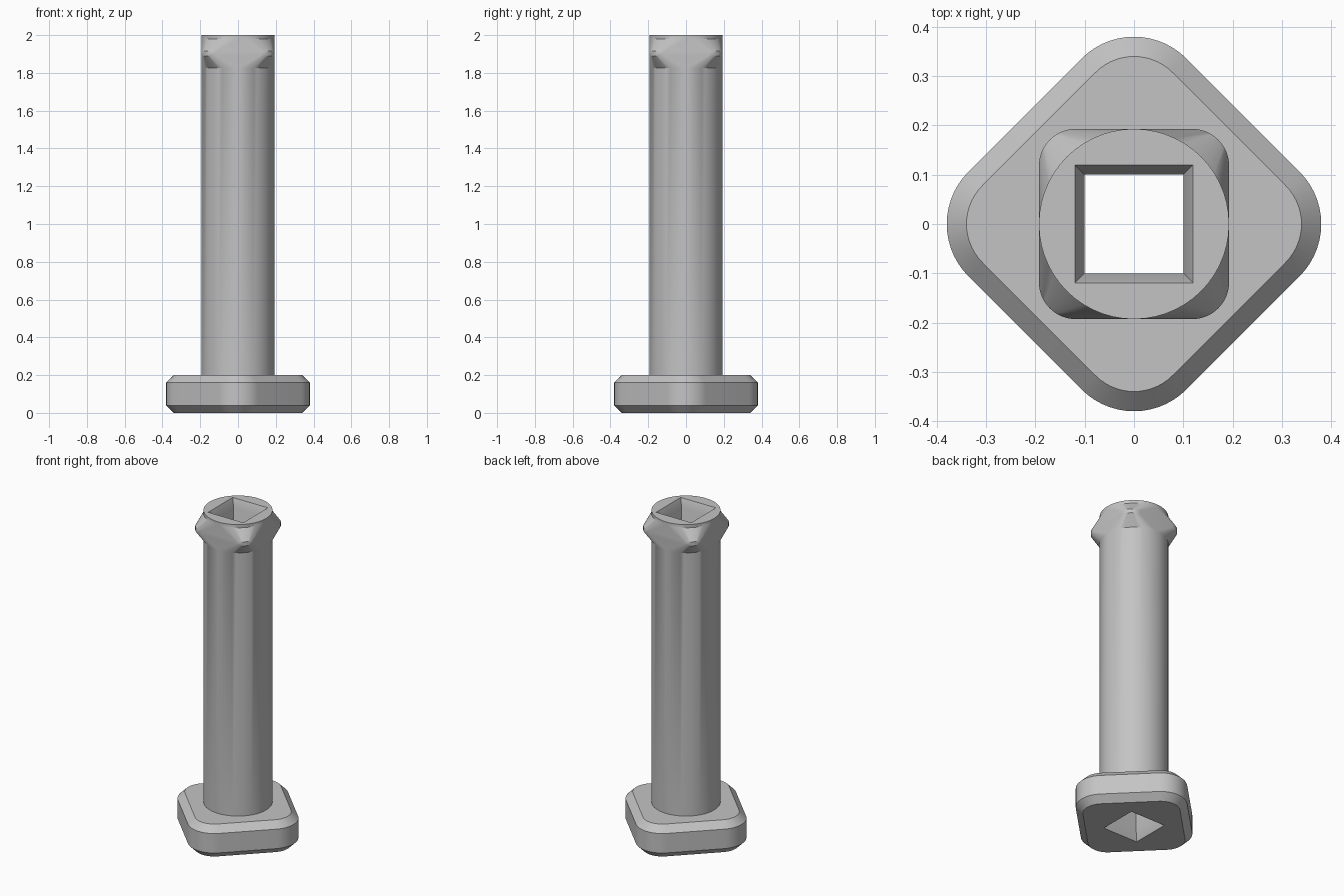
import bpy, bmesh, math

if "Cube" in bpy.data.objects:
    bpy.data.objects.remove(bpy.data.objects["Cube"])

STEPS = 14  # segments per rounded corner

grey = bpy.data.materials.new("neutral_grey")
grey.diffuse_color = (0.55, 0.55, 0.55, 1)
grey.use_nodes = True
grey.node_tree.nodes["Principled BSDF"].inputs["Base Color"].default_value = grey.diffuse_color


def ring(half, radius, z, turn=0.0):
    """Rounded square outline; a circle when half == radius."""
    c, pts = half - radius, []
    for k in range(4):
        mid = math.radians(45 + 90 * k)
        cx, cy = c * math.sqrt(2) * math.cos(mid), c * math.sqrt(2) * math.sin(mid)
        for i in range(STEPS + 1):
            a = math.radians(90 * k + 90 * i / STEPS)
            x, y = cx + radius * math.cos(a), cy + radius * math.sin(a)
            pts.append((x * math.cos(turn) - y * math.sin(turn),
                        x * math.sin(turn) + y * math.cos(turn), z))
    return pts


def loft(name, rings):
    """Skin a stack of matching outlines into a closed solid."""
    bm = bmesh.new()
    rows = [[bm.verts.new(p) for p in r] for r in rings]
    n = len(rows[0])
    for low, high in zip(rows, rows[1:]):
        for i in range(n):
            j = (i + 1) % n
            bm.faces.new((low[i], low[j], high[j], high[i]))
    bm.faces.new(rows[0][::-1])
    bm.faces.new(rows[-1])
    bmesh.ops.remove_doubles(bm, verts=bm.verts[:], dist=1e-5)
    bmesh.ops.recalc_face_normals(bm, faces=bm.faces[:])
    mesh = bpy.data.meshes.new(name)
    bm.to_mesh(mesh)
    bm.free()
    mesh.materials.append(grey)
    obj = bpy.data.objects.new(name, mesh)
    bpy.context.collection.objects.link(obj)
    return obj


# Diamond foot with chamfered top and bottom rims
HALF, CORNER, CHAMFER = 0.3126, 0.15, 0.04
foot = loft("foot", [
    ring(HALF - d, CORNER - d, z, math.pi / 4)
    for z, d in ((0, CHAMFER), (0.04, 0), (0.16, 0), (0.2, CHAMFER))])

# Round shaft flaring into a rounded-square head and back to a round rim
R = 0.193
column = loft("shaft_and_head", [
    ring(R, r, z) for z, r in ((0.2, R), (1.825, R), (1.89, 0.075),
                               (1.915, 0.075), (1.98, R), (2.0, R))])


# Square through-hole, widened at both mouths
def square(h, z):
    return [(-h, -h, z), (h, -h, z), (h, h, z), (-h, h, z)]


DEPTH, EXTRA = 0.05, 0.01
FLARE = 0.12 + 0.02 * EXTRA / DEPTH
cutter = loft("hole_cutter", [
    square(FLARE, -EXTRA), square(0.1, DEPTH),
    square(0.1, 2 - DEPTH), square(FLARE, 2 + EXTRA)])
cutter.hide_render = True

for obj in (foot, column):
    bpy.ops.object.select_all(action='DESELECT')
    obj.select_set(True)
    bpy.context.view_layer.objects.active = obj
    mod = obj.modifiers.new("hole", 'BOOLEAN')
    mod.operation = 'DIFFERENCE'
    mod.solver = 'EXACT'
    mod.object = cutter
    bpy.ops.object.modifier_apply(modifier=mod.name)
    bpy.ops.object.shade_smooth_by_angle(angle=math.radians(30))

bpy.data.objects.remove(cutter)
